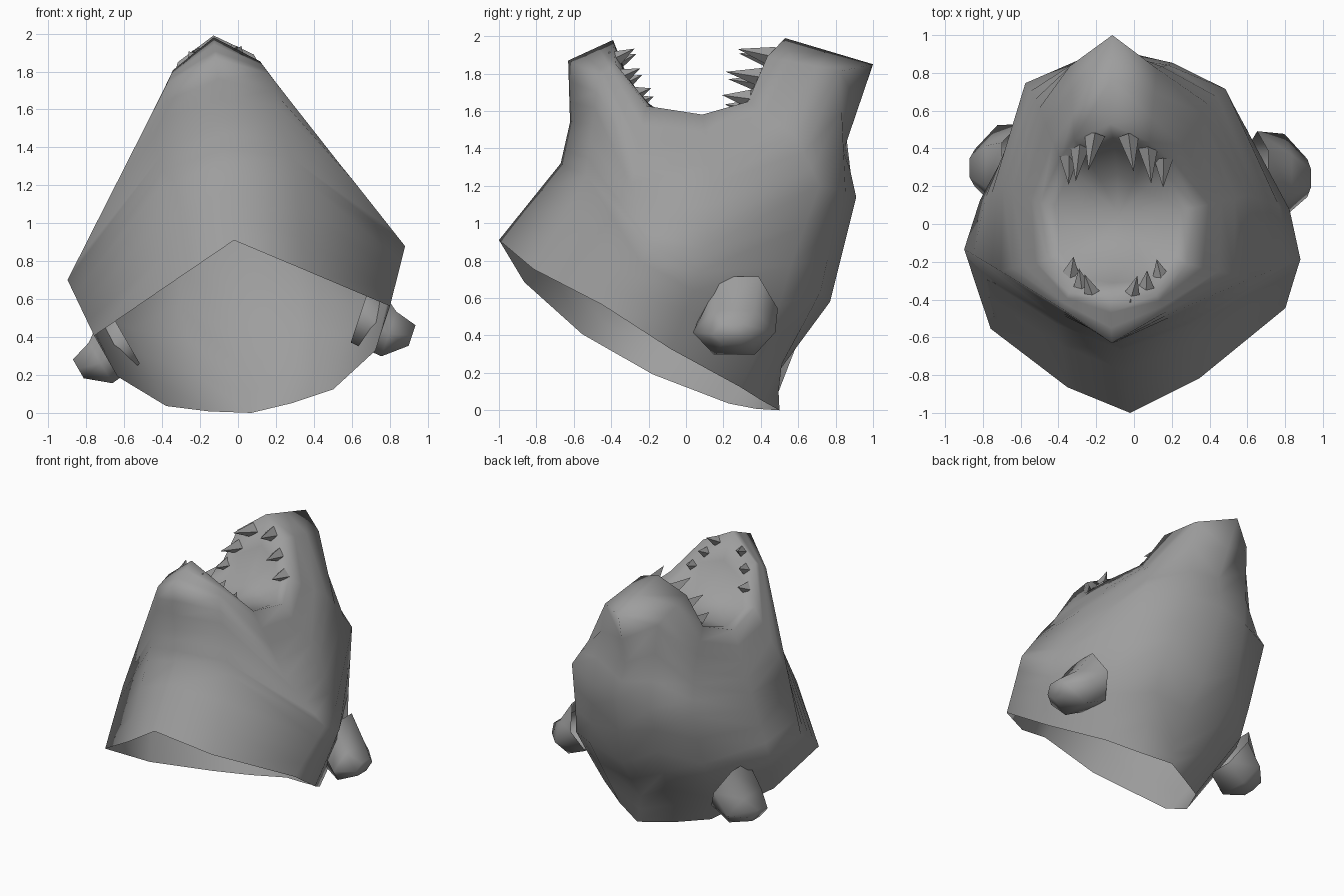
import bpy, bmesh, math
from mathutils import Vector

if "Cube" in bpy.data.objects:
    bpy.data.objects.remove(bpy.data.objects["Cube"])

grey = bpy.data.materials.new("dark_grey")
grey.diffuse_color = (0.34, 0.34, 0.34, 1)
grey.use_nodes = True
grey.node_tree.nodes["Principled BSDF"].inputs["Base Color"].default_value = grey.diffuse_color


def tilt(p, yaw=-0.03):
    """Lean the symmetric design sideways, as the whole head is slightly rolled."""
    x, y, z = p
    return Vector((x + 0.025 - 0.1 * (z - 0.45), y + yaw * x, z + 0.1 * x))


def sample(path, t):
    """Point on a polyline, t = 0..1 with equal share per segment."""
    f = t * (len(path) - 1)
    i = min(int(f + 1e-6), len(path) - 2)
    return Vector(path[i]).lerp(Vector(path[i + 1]), f - i)


def skin(bm, rings):
    """Join closed rings of points with quads and return the vertex rings."""
    vs = [[bm.verts.new(p) for p in r] for r in rings]
    n = len(rings[0])
    for a, b in zip(vs, vs[1:]):
        for i in range(n):
            j = (i + 1) % n
            bm.faces.new((a[i], a[j], b[j], b[i]))
    return vs


def finish(bm, name, angle, fix=False):
    if fix:
        bmesh.ops.recalc_face_normals(bm, faces=bm.faces)
    me = bpy.data.meshes.new(name)
    bm.to_mesh(me)
    bm.free()
    me.materials.append(grey)
    ob = bpy.data.objects.new(name, me)
    bpy.context.collection.objects.link(ob)
    bpy.ops.object.select_all(action='DESELECT')
    ob.select_set(True)
    bpy.context.view_layer.objects.active = ob
    bpy.ops.object.shade_smooth_by_angle(angle=math.radians(angle))
    return ob


# Head: half-side profiles from the neck rim up to the lip, front to back
profiles = [
    [(0, -1, .91), (0, -.67, 1.32), (0, -.62, 1.54), (0, -.63, 1.87), (0, -.39, 1.98)],
    [(.35, -.84, .72), (.36, -.53, 1.22), (.3, -.49, 1.5), (.27, -.46, 1.76),
     (.23, -.37, 1.83)],
    [(.78, -.5, .485), (.89, -.16, .79), (.66, -.27, 1.15), (.37, -.2, 1.59)],
    [(.68, -.13, .26), (.82, .1, .66), (.65, .17, 1.15), (.41, .1, 1.54)],
    [(.44, .26, .08), (.58, .5, .5), (.53, .73, 1.15), (.43, .6, 1.42), (.3, .34, 1.62)],
    [(.22, .39, .03), (.32, .72, .6), (.25, .86, 1.14), (.23, .83, 1.79), (.2, .44, 1.87)],
    [(0, .5, 0), (0, .49, .2), (0, .77, .58), (0, .91, 1.14), (0, .85, 1.41),
     (0, 1, 1.85), (0, .53, 1.99)],
]
ROWS = 12
rings = []
for r in range(ROWS + 1):
    half = [sample(p, r / ROWS) for p in profiles]
    loop = half + [Vector((-p.x, p.y, p.z)) for p in half[-2:0:-1]]
    rings.append((loop, -0.03 + 0.1 * max(0, 1 - r / 4)))

# Mouth cavity: shrink the lip loop inwards and down
lip = rings[-1][0]
for s, floor, keep in ((.82, 1.53, .55), (.45, 1.52, .12)):
    rings.append(([Vector((p.x * s, .05 + (p.y - .05) * s, floor + (p.z - floor) * keep))
                   for p in lip], -0.03))

bm = bmesh.new()
vs = skin(bm, [[tilt(p, yaw) for p in loop] for loop, yaw in rings])
centre = bm.verts.new(tilt((0, .05, 1.51)))
for i in range(12):
    bm.faces.new((vs[-1][i], vs[-1][(i + 1) % 12], centre))
finish(bm, "head", 180)

# Side fins: blunt six-sided stubs pointing out and down
for side, name in ((1, "fin_right"), (-1, "fin_left")):
    bm = bmesh.new()
    loops = []
    for x, y, z, ry, rz in ((.63, .31, .48, .2, .19), (.76, .28, .34, .22, .13),
                            (.88, .27, .32, .1, .06)):
        loops.append([tilt((side * (x + .45 * rz * math.sin(a)),
                            y + ry * math.cos(a), z + rz * math.sin(a)))
                      for a in (math.tau * k / 6 for k in range(6))])
    ends = skin(bm, loops)
    bm.faces.new(ends[-1])
    finish(bm, name, 180, fix=True)

# Teeth: four-sided cones, three per side on each jaw (base, tip, radius)
teeth = {
    "upper_teeth": [((.09, .47, 1.88), (.12, .28, 1.92), .055),
                    ((.18, .42, 1.76), (.2, .22, 1.79), .055),
                    ((.25, .35, 1.64), (.25, .2, 1.66), .05)],
    "lower_teeth": [((.1, -.39, 1.86), (.14, -.27, 1.92), .05),
                    ((.17, -.35, 1.76), (.18, -.24, 1.81), .05),
                    ((.24, -.28, 1.66), (.22, -.18, 1.7), .05)],
}
for name, rows in teeth.items():
    bm = bmesh.new()
    for base, tip, radius in rows:
        for side in (1, -1):
            b = tilt((side * base[0], base[1], base[2]))
            t = tilt((side * tip[0], tip[1], tip[2]))
            q = (t - b).to_track_quat('Z', 'Y')
            ring = [bm.verts.new(b + q @ Vector((radius * math.cos(a), radius * math.sin(a), 0)))
                    for a in (math.tau * k / 4 for k in range(4))]
            apex = bm.verts.new(t)
            for i in range(4):
                bm.faces.new((ring[i], ring[(i + 1) % 4], apex))
            bm.faces.new(ring[::-1])
    finish(bm, name, 20)
